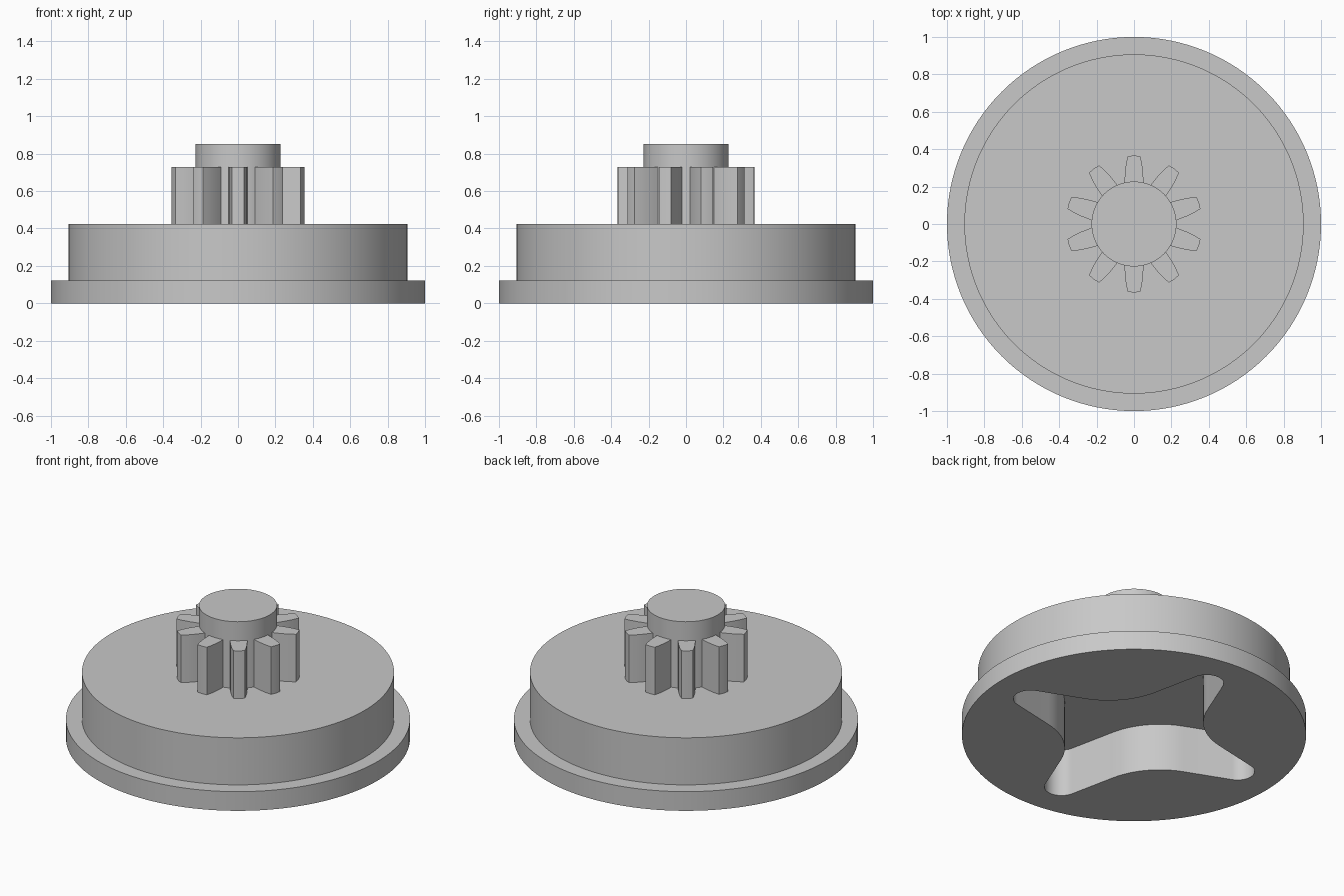
import bpy
import bmesh
from math import sin, cos, pi, radians
from mathutils import Matrix, Vector

if "Cube" in bpy.data.objects:
    bpy.data.objects.remove(bpy.data.objects["Cube"])

# One plain grey for the whole part
grey = bpy.data.materials.new("light grey")
grey.use_nodes = True
grey.diffuse_color = (0.58, 0.58, 0.58, 1)
grey.node_tree.nodes["Principled BSDF"].inputs["Base Color"].default_value = (0.58, 0.58, 0.58, 1)

FLANGE_TOP, DISC_TOP, TEETH_TOP, HUB_TOP = 0.123, 0.425, 0.73, 0.852
RECESS_DEPTH = 0.305
SINK = 0.02  # overlap into the part below


def make_object(name, bm):
    bmesh.ops.recalc_face_normals(bm, faces=bm.faces)
    mesh = bpy.data.meshes.new(name)
    bm.to_mesh(mesh)
    bm.free()
    mesh.materials.append(grey)
    obj = bpy.data.objects.new(name, mesh)
    bpy.context.collection.objects.link(obj)
    return obj


def prism(bm, outline, z0, z1):
    """Extrude a closed 2D outline from z0 up to z1."""
    base = bm.faces.new([bm.verts.new((p[0], p[1], z0)) for p in outline])
    up = bmesh.ops.extrude_face_region(bm, geom=[base], use_keep_orig=True)
    verts = [g for g in up["geom"] if isinstance(g, bmesh.types.BMVert)]
    bmesh.ops.translate(bm, vec=(0, 0, z1 - z0), verts=verts)


def arc(centre, radius, start, end, steps):
    angles = [radians(start + (end - start) * i / steps) for i in range(steps + 1)]
    return [Vector((centre[0] + radius * cos(a), centre[1] + radius * sin(a))) for a in angles]


def lathe(profile, sides=128):
    """Stack rings of (radius, height) and cap both ends."""
    bm = bmesh.new()
    rings = [[bm.verts.new((r * cos(2 * pi * i / sides), r * sin(2 * pi * i / sides), z))
              for i in range(sides)] for r, z in profile]
    for low, high in zip(rings, rings[1:]):
        for i in range(sides):
            j = (i + 1) % sides
            bm.faces.new((low[i], low[j], high[j], high[i]))
    bm.faces.new(rings[0])
    bm.faces.new(rings[-1])
    return bm


def smooth(obj):
    bpy.ops.object.select_all(action="DESELECT")
    obj.select_set(True)
    bpy.context.view_layer.objects.active = obj
    bpy.ops.object.shade_smooth_by_angle(angle=radians(25))


# Stepped disc with a wider flange at the bottom
body = make_object("flanged_disc", lathe([
    (1, 0), (1, FLANGE_TOP), (0.907, FLANGE_TOP), (0.907, DISC_TOP)]))

# Four-lobed recess: round lobes joined by straight flanks and bulging waists
slope, lobe_r, lobe_c, waist = 28, 0.1, 0.519, 0.415
s, c = sin(radians(slope)), cos(radians(slope))
flank_y = lobe_c + lobe_r * c - (lobe_c - lobe_r * s) * s / c
bulge_r = (waist - flank_y) * c / (1 - c)
quarter = arc((0, waist + bulge_r), bulge_r, 270 - slope, 270 + slope, 12)
quarter += arc((lobe_c, lobe_c), lobe_r, 90 + slope, -slope, 20)
outline = []
for k in range(4):
    turn = Matrix.Rotation(radians(-50 - 90 * k), 2)
    outline += [turn @ p for p in quarter]

cutter_bm = bmesh.new()
prism(cutter_bm, outline, -0.1, RECESS_DEPTH)
cutter = make_object("recess_cutter", cutter_bm)
cutter.hide_render = True
cut = body.modifiers.new("recess", "BOOLEAN")
cut.operation = "DIFFERENCE"
cut.solver = "EXACT"
cut.object = cutter
bpy.context.view_layer.objects.active = body
bpy.ops.object.modifier_apply(modifier=cut.name)
bpy.data.objects.remove(cutter)
smooth(body)

# Central hub
hub = make_object("hub", lathe([(0.227, DISC_TOP - SINK), (0.227, HUB_TOP)], 64))
smooth(hub)

# Ten tapering pinion teeth, one pointing straight back
half = [(0.05, 0.2), (0.05, 0.24), (0.048, 0.28), (0.042, 0.325), (0.033, 0.363)]
tooth = [Vector(p) for p in half + [(0, 0.366)] + [(-x, y) for x, y in reversed(half)]]
teeth_bm = bmesh.new()
for k in range(10):
    turn = Matrix.Rotation(2 * pi * k / 10, 2)
    prism(teeth_bm, [turn @ p for p in tooth], DISC_TOP - SINK, TEETH_TOP)
smooth(make_object("pinion_teeth", teeth_bm))
